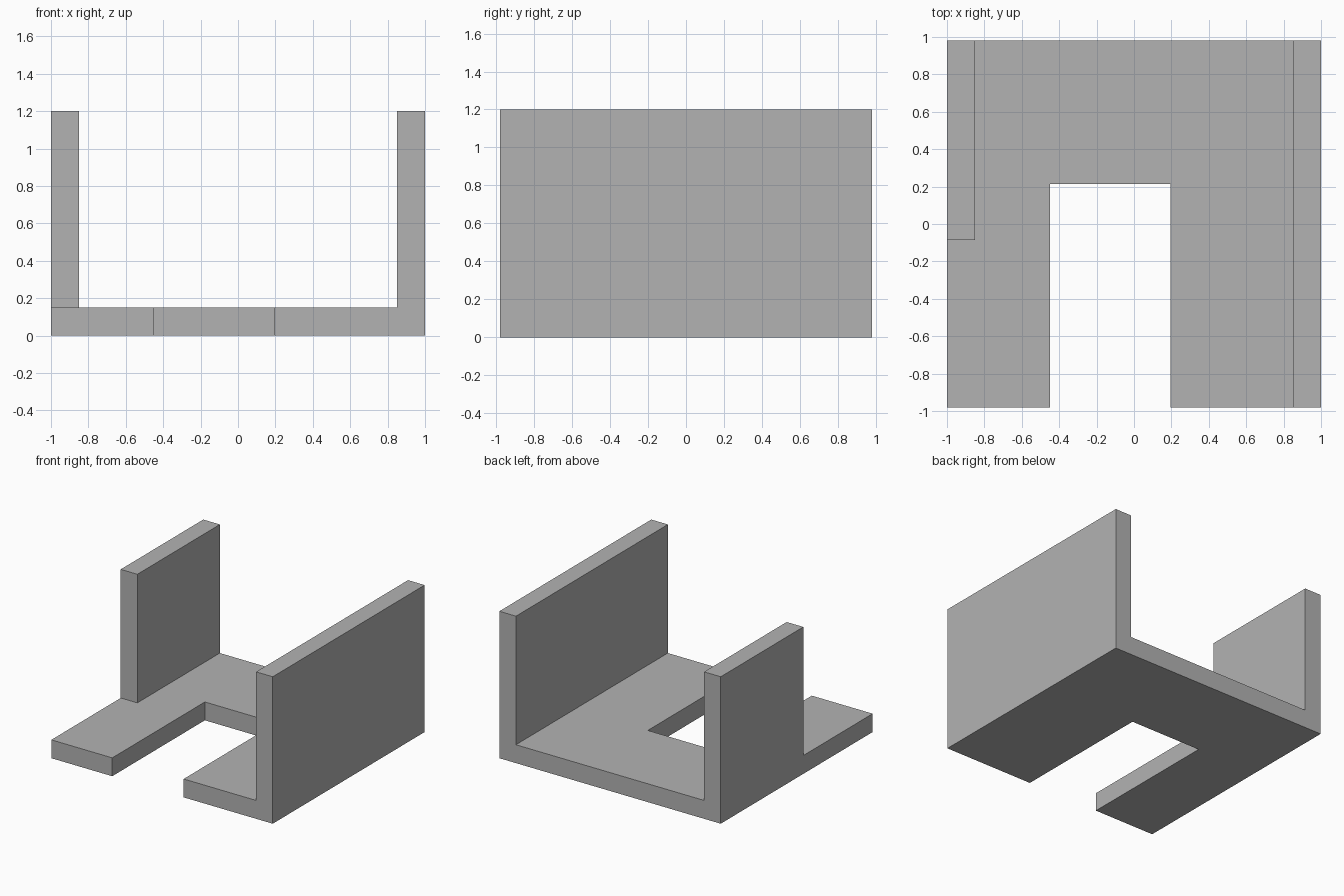
import bpy
import bmesh

cube = bpy.data.objects.get("Cube")
if cube:
    bpy.data.objects.remove(cube, do_unlink=True)

# Overall dimensions
HALF_X, HALF_Y = 1.0, 0.98
HEIGHT, THICK = 1.2, 0.15
INNER = HALF_X - THICK

grey = bpy.data.materials.new("plain grey")
grey.use_nodes = True
colour = (0.45, 0.45, 0.45, 1)
grey.diffuse_color = colour
grey.node_tree.nodes["Principled BSDF"].inputs["Base Color"].default_value = colour


def extrude_profile(name, profile, y0, y1):
    """Sweep an x-z outline from y0 to y1 as a closed solid."""
    bm = bmesh.new()
    face = bm.faces.new([bm.verts.new((x, y0, z)) for x, z in profile])
    swept = bmesh.ops.extrude_face_region(bm, geom=[face])["geom"]
    moved = [v for v in swept if isinstance(v, bmesh.types.BMVert)]
    bmesh.ops.translate(bm, verts=moved, vec=(0, y1 - y0, 0))
    bmesh.ops.recalc_face_normals(bm, faces=bm.faces)
    mesh = bpy.data.meshes.new(name)
    bm.to_mesh(mesh)
    bm.free()
    obj = bpy.data.objects.new(name, mesh)
    bpy.context.collection.objects.link(obj)
    mesh.materials.append(grey)
    return obj


def cut(target, name, x0, x1, z0, z1, y1):
    """Remove a box that runs from beyond the front back to y1."""
    box = [(x0, z0), (x1, z0), (x1, z1), (x0, z1)]
    cutter = extrude_profile(name, box, -HALF_Y - 1, y1)
    cutter.hide_render = True
    mod = target.modifiers.new(name, 'BOOLEAN')
    mod.operation = 'DIFFERENCE'
    mod.solver = 'EXACT'
    mod.object = cutter
    bpy.context.view_layer.objects.active = target
    bpy.ops.object.modifier_apply(modifier=mod.name)
    bpy.data.objects.remove(cutter, do_unlink=True)


# Floor with two upright walls, as one channel
channel = extrude_profile("floor_and_side_walls", [
    (-HALF_X, 0), (HALF_X, 0), (HALF_X, HEIGHT), (INNER, HEIGHT),
    (INNER, THICK), (-INNER, THICK), (-INNER, HEIGHT), (-HALF_X, HEIGHT),
], -HALF_Y, HALF_Y)

# Open slot in the floor
cut(channel, "floor_slot", -0.45, 0.195, -1, 0.5, 0.215)

# Shortened right wall
cut(channel, "right_wall_gap", -2, -0.6, THICK, 2, -0.085)
